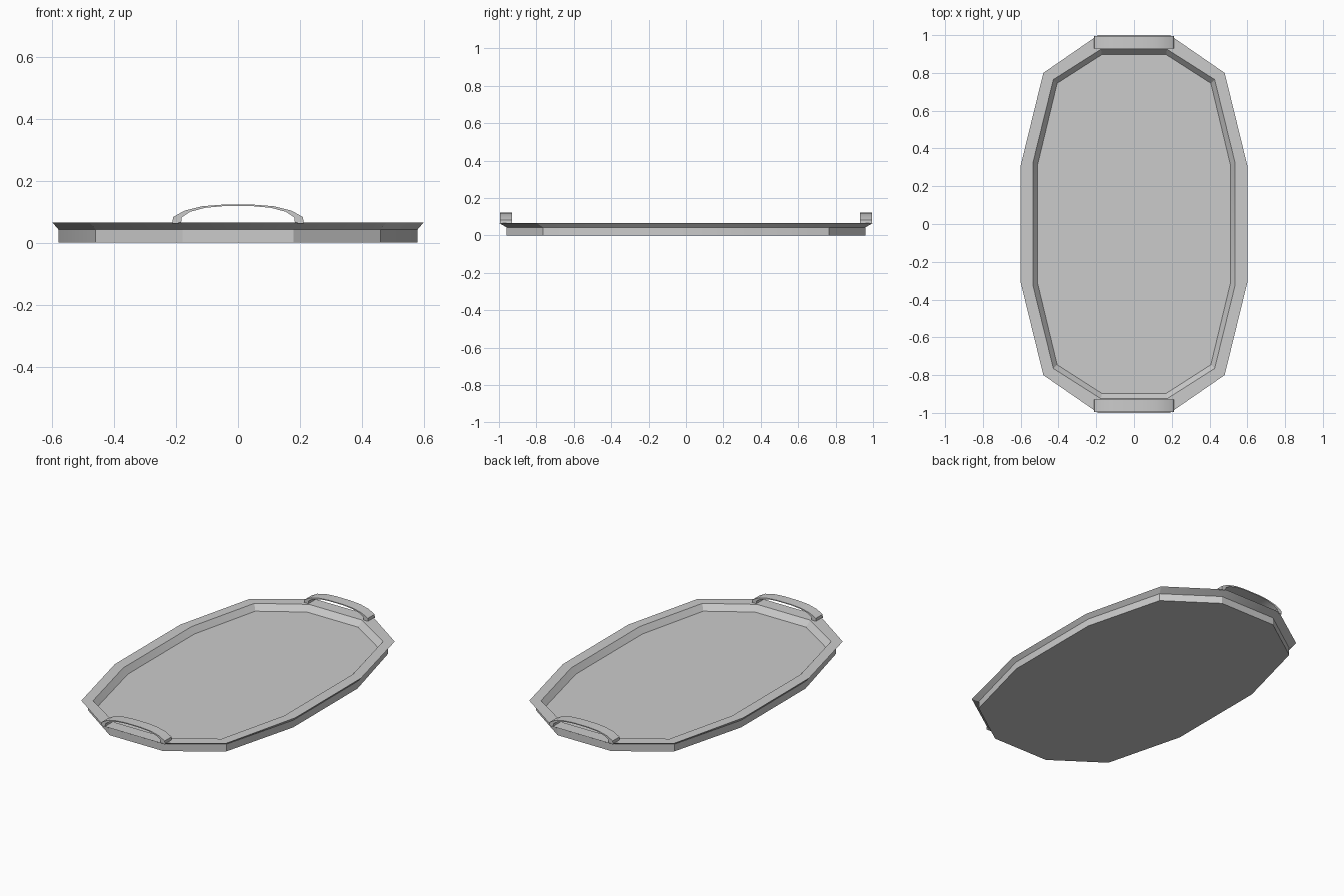
import bpy, bmesh, math

if "Cube" in bpy.data.objects:
    bpy.data.objects.remove(bpy.data.objects["Cube"])


def new_object(name, bm, smooth_angle):
    bmesh.ops.recalc_face_normals(bm, faces=bm.faces[:])
    me = bpy.data.meshes.new(name)
    bm.to_mesh(me)
    bm.free()
    ob = bpy.data.objects.new(name, me)
    bpy.context.collection.objects.link(ob)
    bpy.ops.object.select_all(action='DESELECT')
    ob.select_set(True)
    bpy.context.view_layer.objects.active = ob
    bpy.ops.object.shade_smooth_by_angle(angle=math.radians(smooth_angle))
    return ob


def twelve_sided(quarter, z):
    """Mirror three corner points into a closed twelve-sided ring."""
    a = [(x, y) for x, y in quarter]
    right = a + [(x, -y) for x, y in reversed(a)]
    left = [(-x, y) for x, y in reversed(right)]
    return [(x, y, z) for x, y in right + left]


def bridge(bm, r0, r1, closed=True):
    n = len(r0)
    for i in range(n if closed else n - 1):
        j = (i + 1) % n
        bm.faces.new((r0[i], r0[j], r1[j], r1[i]))


# Tray body: underside, outer wall, flared rim, inner wall, floor
base = [(0.18, 0.96), (0.46, 0.765), (0.58, 0.305)]
rim_outer = [(0.19, 1.0), (0.48, 0.80), (0.60, 0.31)]
rim_inner = [(0.175, 0.925), (0.427, 0.765), (0.535, 0.325)]
floor = [(0.17, 0.897), (0.407, 0.745), (0.51, 0.315)]
bm = bmesh.new()
rings = [[bm.verts.new(p) for p in twelve_sided(q, z)] for q, z in (
    (base, 0.0), (base, 0.043), (rim_outer, 0.066), (rim_inner, 0.066), (floor, 0.032))]
for lower, upper in zip(rings, rings[1:]):
    bridge(bm, lower, upper)
bm.faces.new(rings[0])
bm.faces.new(rings[-1])
new_object("tray_body", bm, 20)


# Arched strap handles at both ends
outer = [(0.212, 0.062), (0.210, 0.083), (0.172, 0.104), (0.115, 0.118), (0.05, 0.123)]
inner = [(0.184, 0.062), (0.182, 0.082), (0.155, 0.100), (0.105, 0.113), (0.05, 0.118)]


def arch(points):
    return points + [(-x, z) for x, z in reversed(points)]


def handle(name, side):
    bm = bmesh.new()
    strips = []
    for y in (0.93, 0.995):
        for pts in (outer, inner):
            strips.append([bm.verts.new((x, side * y, z)) for x, z in arch(pts)])
    o0, i0, o1, i1 = strips
    for a, b in ((o0, o1), (o1, i1), (i1, i0), (i0, o0)):
        bridge(bm, a, b, closed=False)
    for k in (0, -1):
        bm.faces.new((o0[k], o1[k], i1[k], i0[k]))
    new_object(name, bm, 35)


handle("front_handle", -1)
handle("back_handle", 1)
